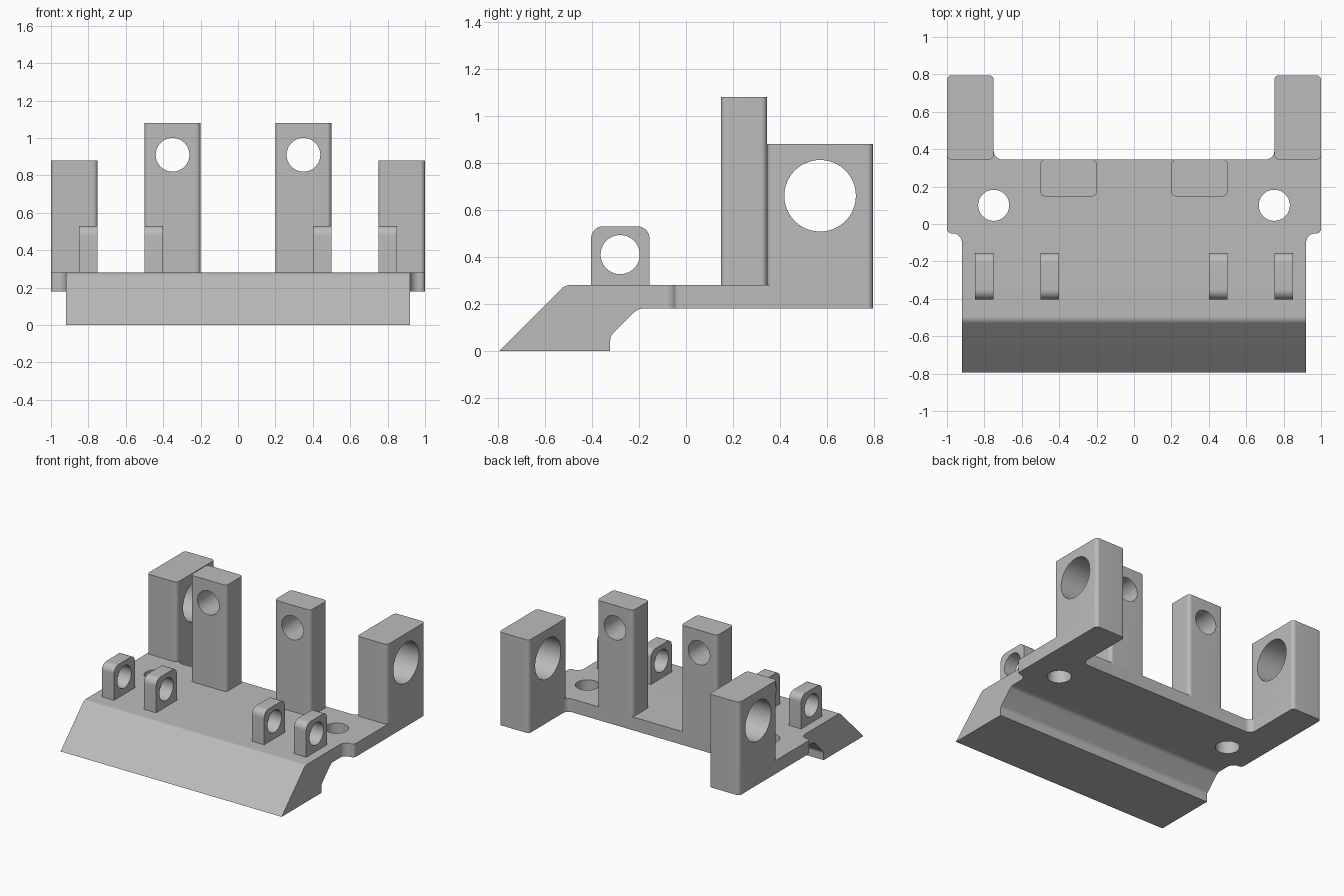
import bpy, bmesh, math
from mathutils import Vector

if "Cube" in bpy.data.objects:
    bpy.data.objects.remove(bpy.data.objects["Cube"])

grey = bpy.data.materials.new("plain grey")
grey.use_nodes = True
grey.diffuse_color = (0.5, 0.5, 0.5, 1)
grey.node_tree.nodes["Principled BSDF"].inputs["Base Color"].default_value = (0.5, 0.5, 0.5, 1)


def fillet(corners, steps=8):
    """Round each (a, b, radius) corner of a closed outline."""
    pts = []
    for i, (a, b, r) in enumerate(corners):
        p = Vector((a, b))
        if r == 0:
            pts.append(p)
            continue
        u = (Vector(corners[i - 1][:2]) - p).normalized()
        v = (Vector(corners[(i + 1) % len(corners)][:2]) - p).normalized()
        half = u.angle(v) / 2
        centre = p + (u + v).normalized() * r / math.sin(half)
        start = p + u * r / math.tan(half) - centre
        end = p + v * r / math.tan(half) - centre
        for k in range(steps + 1):
            pts.append(centre + start.lerp(end, k / steps).normalized() * r)
    return pts


def rect(a0, a1, b0, b1, r_low, r_high):
    return fillet([(a0, b0, r_low), (a1, b0, r_low), (a1, b1, r_high), (a0, b1, r_high)])


def circle(a, b, r, n=64):
    return [(a + r * math.cos(k * math.tau / n), b + r * math.sin(k * math.tau / n))
            for k in range(n)]


def prism(name, outline, axis, lo, hi):
    """Extrude an outline along x, y or z."""
    place = {"x": lambda a, b, h: (h, a, b),
             "y": lambda a, b, h: (a, h, b),
             "z": lambda a, b, h: (a, b, h)}[axis]
    bm = bmesh.new()
    low, high = [[bm.verts.new(place(a, b, h)) for a, b in outline] for h in (lo, hi)]
    bm.faces.new(low)
    bm.faces.new(high)
    for i in range(len(low)):
        bm.faces.new((low[i - 1], low[i], high[i], high[i - 1]))
    bmesh.ops.recalc_face_normals(bm, faces=bm.faces)
    mesh = bpy.data.meshes.new(name)
    bm.to_mesh(mesh)
    bm.free()
    mesh.materials.append(grey)
    ob = bpy.data.objects.new(name, mesh)
    bpy.context.collection.objects.link(ob)
    return ob


def select(ob):
    bpy.ops.object.select_all(action="DESELECT")
    ob.select_set(True)
    bpy.context.view_layer.objects.active = ob


def combine(ob, cutter, operation="DIFFERENCE"):
    cutter.hide_render = True
    mod = ob.modifiers.new("cut", "BOOLEAN")
    mod.operation, mod.solver, mod.object = operation, "EXACT", cutter
    select(ob)
    bpy.ops.object.modifier_apply(modifier=mod.name)
    bpy.data.objects.remove(cutter)


parts = []
TOP, BACK = 0.28, 0.795

# Base: wedge-nosed side profile trimmed by the plan outline with rear arms
base = prism("base_plate", fillet([
    (-BACK, 0, 0), (-0.322, 0, 0), (-0.322, 0.063, 0.04), (-0.205, 0.18, 0.05),
    (0.9, 0.18, 0), (0.9, TOP, 0), (-0.515, TOP, 0.05)]), "x", -1.2, 1.2)
half = [(0.92, -0.9, 0), (0.92, -0.05, 0.05), (1, -0.05, 0.025),
        (1, BACK, 0.025), (0.75, BACK, 0.025), (0.75, 0.345, 0.045)]
plan = half + [(-x, y, r) for x, y, r in reversed(half)]
combine(base, prism("plan_cutter", fillet(plan), "z", -0.2, 0.6), "INTERSECT")
parts.append(base)

for side, label in ((1, "left"), (-1, "right")):
    # Mounting hole through the plate
    combine(base, prism("hole_cutter", circle(side * 0.75, 0.1, 0.083), "z", 0, 0.5))

    # Rear side block with a large cross hole
    x0, x1 = sorted((side * 0.75, side))
    block = prism(label + "_rear_block", rect(x0, x1, 0.345, BACK, 0.025, 0.025), "z", TOP, 0.88)
    combine(block, prism("hole_cutter", circle(0.57, 0.66, 0.152), "x", -1.2, 1.2))
    parts.append(block)

    # Tall post with a front-to-back hole
    x0, x1 = sorted((side * 0.2, side * 0.5))
    post = prism(label + "_post", rect(x0, x1, 0.148, 0.345, 0.025, 0.025), "z", TOP, 1.08)
    combine(post, prism("hole_cutter", circle(side * 0.35, 0.91, 0.09), "y", 0, 0.6))
    parts.append(post)

    # Pair of small front lugs
    for inner, where in ((0.4, "inner"), (0.75, "outer")):
        x0, x1 = sorted((side * inner, side * (inner + 0.1)))
        lug = prism(f"{label}_{where}_lug", rect(-0.403, -0.155, TOP, 0.53, 0, 0.05), "x", x0, x1)
        combine(lug, prism("hole_cutter", circle(-0.28, 0.41, 0.083), "x", -1.2, 1.2))
        parts.append(lug)

# Smooth the fillets and bores, keep the edges crisp
for ob in parts:
    select(ob)
    bpy.ops.object.shade_smooth_by_angle(angle=math.radians(30))
